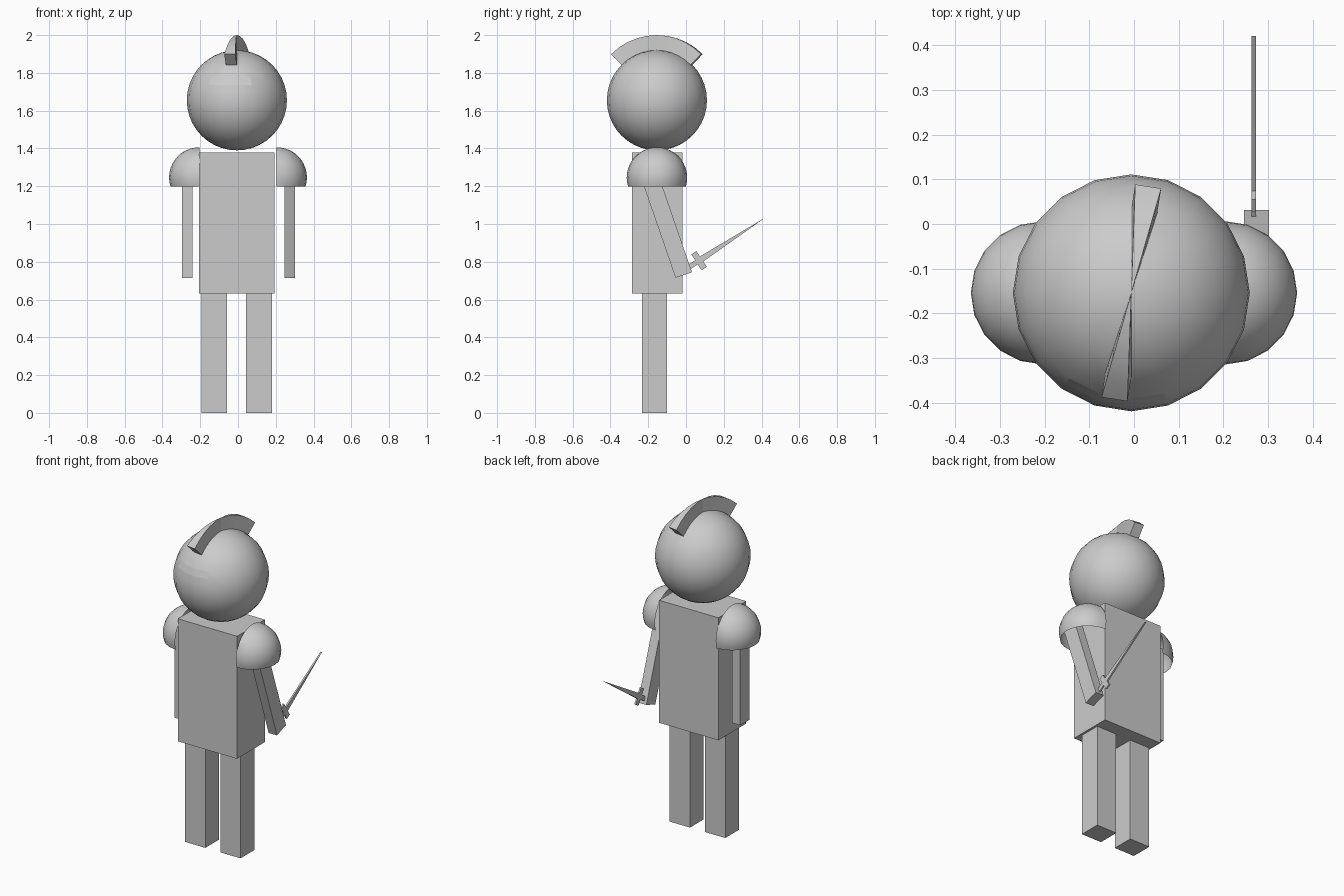
import bpy, bmesh, math
from mathutils import Matrix, Vector

if "Cube" in bpy.data.objects:
    bpy.data.objects.remove(bpy.data.objects["Cube"])

CX, CY = -0.006, -0.154      # body axis


def finish(name, bm, smooth=False):
    bmesh.ops.recalc_face_normals(bm, faces=bm.faces)
    me = bpy.data.meshes.new(name)
    bm.to_mesh(me)
    bm.free()
    ob = bpy.data.objects.new(name, me)
    bpy.context.collection.objects.link(ob)
    if smooth:
        bpy.ops.object.select_all(action='DESELECT')
        ob.select_set(True)
        bpy.context.view_layer.objects.active = ob
        bpy.ops.object.shade_smooth_by_angle(angle=math.radians(30))
    return ob


def box(name, size, loc, tilt=0.0):
    bm = bmesh.new()
    bmesh.ops.create_cube(bm, size=1)
    bm.transform(Matrix.Translation(loc) @ Matrix.Rotation(tilt, 4, 'X')
                 @ Matrix.Diagonal((*size, 1)))
    return finish(name, bm)


def sphere(r):
    bm = bmesh.new()
    bmesh.ops.create_uvsphere(bm, u_segments=20, v_segments=20, radius=r)
    return bm


def extrude(bm, faces, move):
    res = bmesh.ops.extrude_face_region(bm, geom=faces)
    for v in res['geom']:
        if isinstance(v, bmesh.types.BMVert):
            v.co = move(v.co)


# torso and legs
box("torso", (0.40, 0.267, 0.748), (CX, -0.152, 1.005))
for name, s in (("left_leg", -1), ("right_leg", 1)):
    box(name, (0.137, 0.132, 0.632), (CX - 0.001 + s * 0.119, -0.167, 0.316))

# arms: left hangs straight, right swings towards the sword
box("left_arm", (0.056, 0.09, 0.585), (-0.268, -0.145, 1.0075))
tilt = math.radians(19)
down = Vector((0, math.sin(tilt), -math.cos(tilt)))
hand = Vector((0.274, -0.012, 0.73))
box("right_arm", (0.056, 0.092, 0.60), hand - down * 0.30, tilt)

# open shoulder guards
for name, s in (("left_shoulder", -1), ("right_shoulder", 1)):
    bm = sphere(0.16)
    for co, no in (((0, 0, -0.047), (0, 0, -1)), ((0, 0, 0), (-s, 0, 0))):
        bmesh.ops.bisect_plane(bm, geom=bm.verts[:] + bm.edges[:] + bm.faces[:],
                               plane_co=co, plane_no=no, clear_outer=True)
    bm.transform(Matrix.Translation((s * 0.205, CY, 1.246)))
    finish(name, bm, True)

# helmet: sphere with a raised crest and a sunken eye slit
R = 0.265
bm = sphere(R)
u = Vector((-math.sin(math.radians(9)), -math.cos(math.radians(9)), 0))
w = Vector((u.y, -u.x, 0))
crest, slit = [], []
for f in bm.faces:
    c = f.calc_center_median()
    lat = math.degrees(math.atan2(c.z, math.hypot(c.x, c.y)))
    az = math.degrees(math.atan2(c.x, -c.y))
    flat = Vector((c.x, c.y, 0)).normalized()
    if lat > 45 and abs(flat.dot(u)) > math.cos(math.radians(5)):
        crest.append(f)
    elif 18 < lat < 27 and -36 < az < 18:
        slit.append(f)
extrude(bm, slit, lambda p: p * (1 - 0.04 / R))
extrude(bm, crest, lambda p: (p - w * p.dot(w)) * (0.345 / R) + w * p.dot(w))
bm.transform(Matrix.Translation((CX, CY, 1.655)))
finish("helmet", bm, True)

# sword: half outline mirrored across its axis, then given thickness
half = [(-0.07, 0.013), (-0.016, 0.013), (-0.016, 0.05), (0.016, 0.05),
        (0.016, 0.016)]
outline = half + [(0.419, 0)] + [(a, -b) for a, b in reversed(half)]
bm = bmesh.new()
face = bm.faces.new([bm.verts.new((-0.005, a, b)) for a, b in outline])
res = bmesh.ops.extrude_face_region(bm, geom=[face], use_keep_orig=True)
bmesh.ops.translate(bm, vec=(0.01, 0, 0),
                    verts=[v for v in res['geom'] if isinstance(v, bmesh.types.BMVert)])
bm.transform(Matrix.Translation((0.268, 0.069, 0.806))
             @ Matrix.Rotation(math.radians(33), 4, 'X'))
finish("sword", bm)
